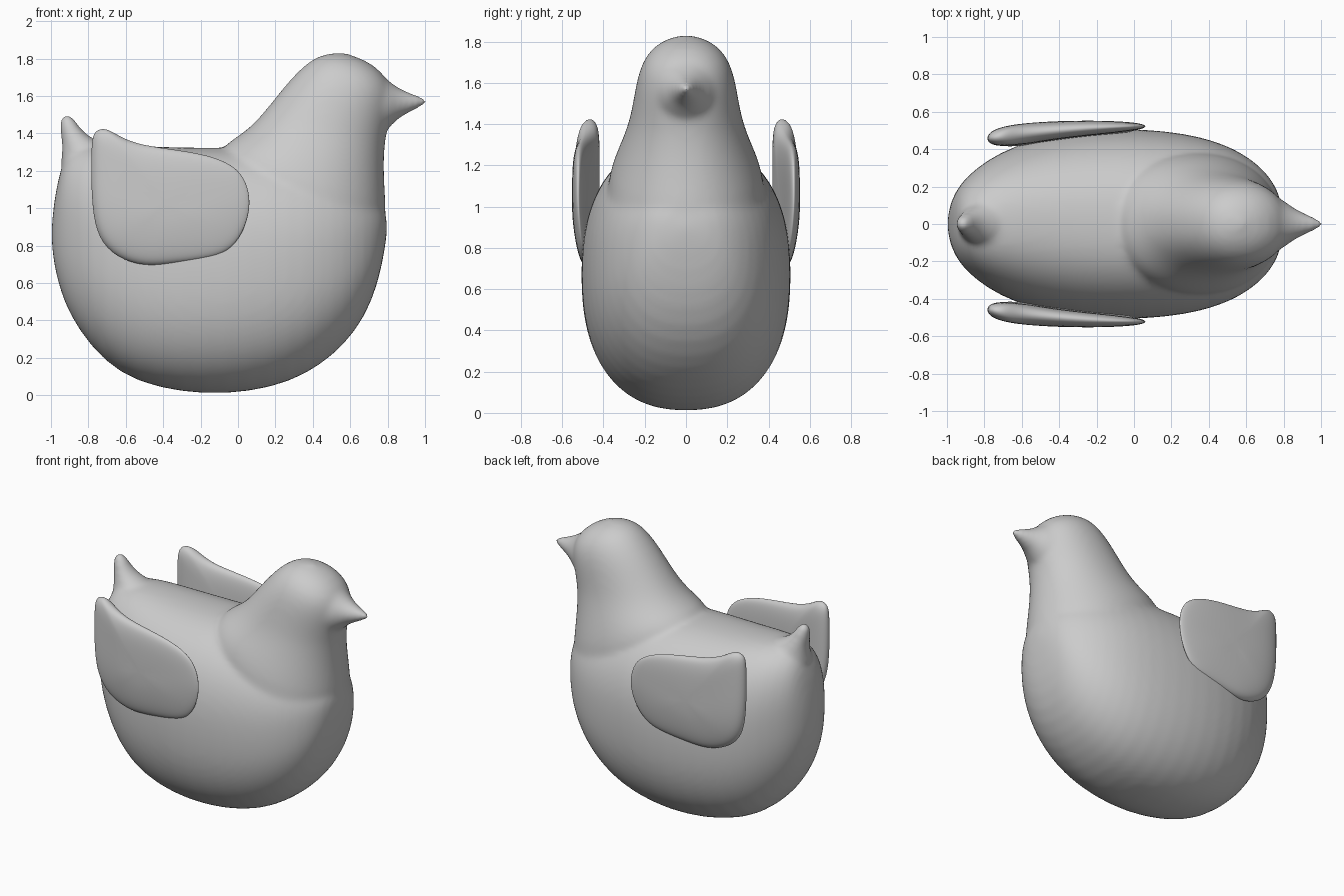
import bpy, bmesh, math

if "Cube" in bpy.data.objects:
    bpy.data.objects.remove(bpy.data.objects["Cube"])


def finish(name, bm, levels, voxel=0):
    bmesh.ops.recalc_face_normals(bm, faces=bm.faces)
    mesh = bpy.data.meshes.new(name)
    bm.to_mesh(mesh)
    bm.free()
    for p in mesh.polygons:
        p.use_smooth = True
    ob = bpy.data.objects.new(name, mesh)
    bpy.context.collection.objects.link(ob)
    sub = ob.modifiers.new("round", 'SUBSURF')
    sub.levels = sub.render_levels = levels
    if voxel:  # fuse overlapping volumes, then soften the seams
        rem = ob.modifiers.new("fuse", 'REMESH')
        rem.mode = 'VOXEL'
        rem.voxel_size = voxel
        rem.use_smooth_shade = True
        soft = ob.modifiers.new("soften", 'SMOOTH')
        soft.factor = .5
        soft.iterations = 14
    return ob


def skin(bm, rings, start, end):
    """Join equal vertex rings with quads and close both ends on a point."""
    loops = [[bm.verts.new(p) for p in r] for r in rings]
    n = len(loops[0])
    for a, b in zip(loops, loops[1:]):
        for i in range(n):
            j = (i + 1) % n
            bm.faces.new((a[i], a[j], b[j], b[i]))
    for loop, point in ((loops[0], start), (loops[-1], end)):
        v = bm.verts.new(point)
        for i in range(n):
            bm.faces.new((loop[i], loop[(i + 1) % n], v))


def loft(bm, sections, start, end, n=40, e=2.0):
    """Each section: side-view points (x, z) on both outlines, plus half width."""
    def power(v):
        return math.copysign(abs(v) ** (2 / e), v)
    rings = []
    for x0, z0, x1, z1, w in sections:
        ring = []
        for i in range(n):
            a = 2 * math.pi * i / n
            t = (1 - power(math.cos(a))) / 2
            ring.append((x0 + (x1 - x0) * t, w * power(math.sin(a)), z0 + (z1 - z0) * t))
        rings.append(ring)
    skin(bm, rings, (start[0], 0, start[1]), (end[0], 0, end[1]))


def half_width(x):
    u, e = abs(x + .1) / .9, (2.1 if x < -.1 else 2.4)
    return .512 * (1 - u ** e) ** (1 / e)


bm = bmesh.new()

# Torso: upright sections from rear to breast (x, top, bottom)
TORSO = [
    (-.985, 1.03, .70), (-.95, 1.22, .56), (-.90, 1.31, .43), (-.79, 1.35, .26),
    (-.63, 1.343, .11), (-.42, 1.328, .035), (-.18, 1.325, .003), (.06, 1.325, .015),
    (.28, 1.30, .07), (.44, 1.26, .16), (.57, 1.21, .27), (.68, 1.14, .42),
    (.75, 1.06, .60), (.785, 1.0, .78)]
loft(bm, [(x, t, x, b, half_width(x)) for x, t, b in TORSO],
     (-1.0, .86), (.80, .90), e=2.35)

# Neck and head: tilted rings up to the crown
loft(bm, [
    (-.05, 1.12, .77, .75, .38), (-.12, 1.25, .795, .95, .385),
    (-.08, 1.335, .785, 1.10, .352), (.0, 1.385, .78, 1.22, .316),
    (.06, 1.43, .783, 1.31, .29), (.12, 1.49, .79, 1.38, .27),
    (.20, 1.59, .81, 1.47, .252), (.28, 1.69, .83, 1.57, .235),
    (.37, 1.78, .82, 1.67, .20), (.45, 1.823, .73, 1.77, .125),
], (.3, .8), (.57, 1.836), e=2.1)

# Beak: flared where it meets the face
loft(bm, [
    (.70, 1.73, .70, 1.40, .19), (.77, 1.715, .775, 1.40, .145),
    (.82, 1.67, .82, 1.44, .112), (.87, 1.637, .86, 1.482, .08),
    (.92, 1.618, .91, 1.507, .056), (.97, 1.60, .965, 1.535, .036),
    (1.0, 1.59, 1.0, 1.553, .022),
], (.68, 1.56), (1.015, 1.572), 24)

# Tail: small upturned point
loft(bm, [
    (-.957, 1.18, -.60, 1.30, .15), (-.942, 1.29, -.70, 1.34, .11),
    (-.943, 1.36, -.785, 1.375, .08), (-.952, 1.42, -.835, 1.42, .06),
    (-.955, 1.47, -.865, 1.465, .045), (-.94, 1.497, -.89, 1.495, .026),
], (-.80, 1.15), (-.917, 1.507), 24)

finish("body", bm, 1, voxel=.016)

# Wings: cushioned outline, thick at the rear and thin at the front
OUTLINE = [
    (-.79, 1.36), (-.775, 1.42), (-.715, 1.44), (-.64, 1.39), (-.53, 1.342),
    (-.30, 1.314), (-.12, 1.28), (.01, 1.215), (.063, 1.115), (.075, 1.0),
    (.035, .865), (-.045, .762), (-.17, .722), (-.35, .70), (-.50, .682),
    (-.655, .73), (-.755, .835), (-.787, 1.0), (-.792, 1.2)]
CX, CZ = -.38, 1.02


def wing_point(x, z, s, side, sign):
    x, z = CX + s * (x - CX), CZ + s * (z - CZ)
    f = (x + .79) / .85
    mid = (.457 + .066 * f + .015 * math.sin(math.pi * f)
           - .12 * max(0, .95 - z))
    half = (.067 - .042 * f) * (1 - s ** 5) ** .5
    return (x, sign * (mid + side * half), z)


for name, sign in (("right_wing", -1), ("left_wing", 1)):
    steps = [(.35, -1), (.65, -1), (.85, -1), (.95, -1), (1, 0),
             (.95, 1), (.85, 1), (.65, 1), (.35, 1)]
    bm = bmesh.new()
    skin(bm, [[wing_point(x, z, s, d, sign) for x, z in OUTLINE] for s, d in steps],
         wing_point(CX, CZ, 0, -1, sign), wing_point(CX, CZ, 0, 1, sign))
    finish(name, bm, 2)
